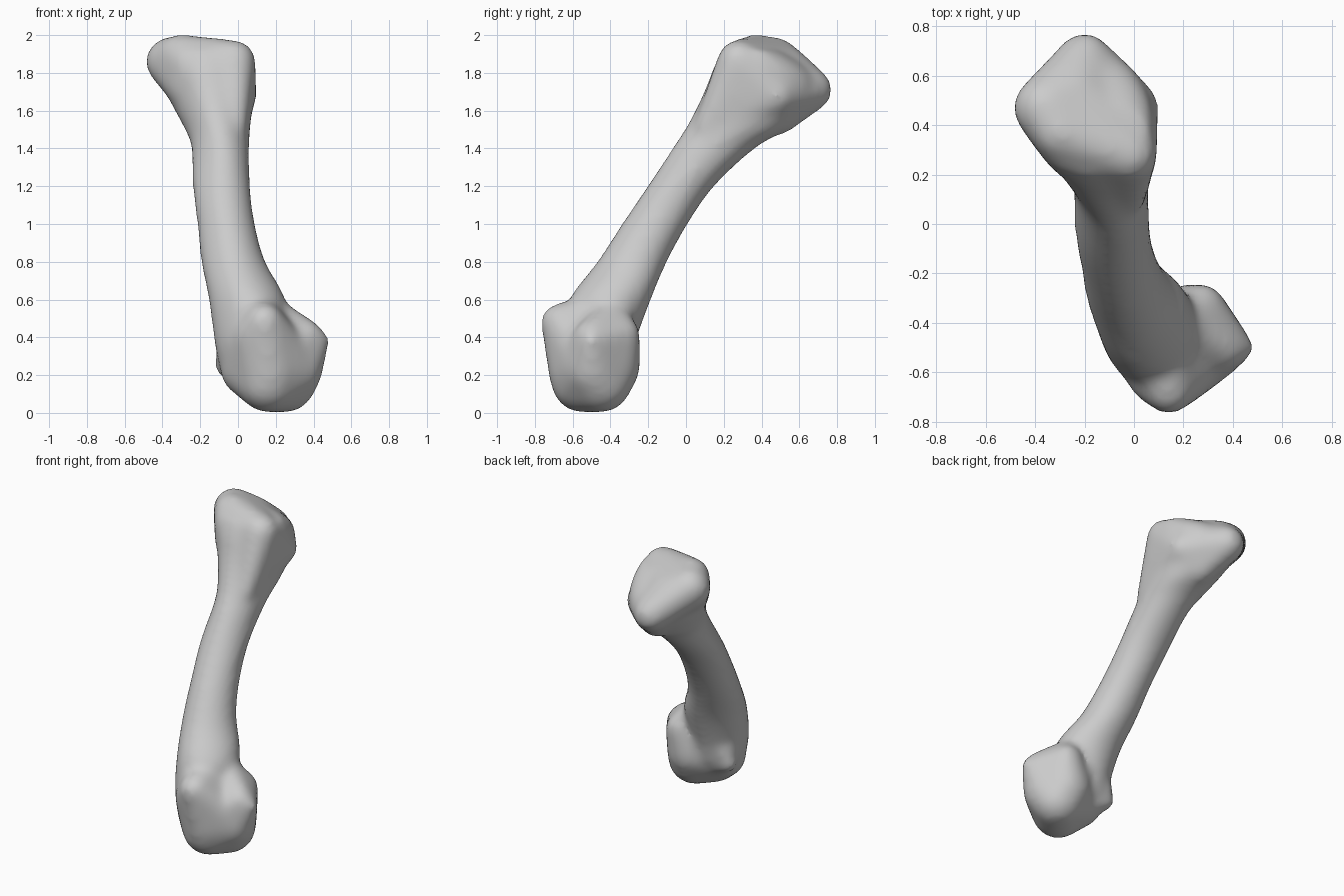
import bpy, bmesh, math
from mathutils import Vector, Matrix

cube = bpy.data.objects.get("Cube")
if cube:
    bpy.data.objects.remove(cube)

mat = bpy.data.materials.new("bone_grey")
mat.use_nodes = True
colour = (0.6, 0.6, 0.6, 1)
mat.diffuse_color = colour
mat.node_tree.nodes["Principled BSDF"].inputs["Base Color"].default_value = colour

bm = bmesh.new()


def rounded_hull(balls):
    """Convex mass wrapped around balls given as (x, y, z, radius)."""
    part = bmesh.new()
    for x, y, z, r in balls:
        bmesh.ops.create_icosphere(part, subdivisions=3, radius=r,
                                   matrix=Matrix.Translation((x, y, z)))
    hull = bmesh.ops.convex_hull(part, input=part.verts)
    junk = {v for v in hull["geom_interior"] + hull["geom_unused"]
            if isinstance(v, bmesh.types.BMVert)}
    bmesh.ops.delete(part, geom=list(junk), context="VERTS")
    # Keep only the outer skin
    skin = bmesh.ops.convex_hull(part, input=part.verts)["geom"]
    keep = {f for f in skin if isinstance(f, bmesh.types.BMFace)}
    bmesh.ops.delete(part, geom=[f for f in part.faces if f not in keep], context="FACES")
    bmesh.ops.recalc_face_normals(part, faces=part.faces)
    mesh = bpy.data.meshes.new("part")
    part.to_mesh(mesh)
    part.free()
    bm.from_mesh(mesh)
    bpy.data.meshes.remove(mesh)


def smooth_sections(keys, steps=4):
    """Catmull-Rom curve through the key sections."""
    keys = [Vector(k) for k in keys]
    padded = [keys[0]] + keys + [keys[-1]]
    result = []
    for a, b, c, d in zip(padded, padded[1:], padded[2:], padded[3:]):
        for i in range(steps):
            t = i / steps
            result.append((2 * b + (c - a) * t + (2 * a - 5 * b + 4 * c - d) * t ** 2
                           + (3 * b - a - 3 * c + d) * t ** 3) / 2)
    return result + [keys[-1]]


def loft(sections, sides=40, flatten=0.12):
    """Tube through level ovals (x_min, x_max, y_min, y_max, z), flattened at front right."""
    rings = []
    for x0, x1, y0, y1, z in sections:
        centre = Vector(((x0 + x1) / 2, (y0 + y1) / 2, z))
        ring = []
        for i in range(sides):
            a = math.tau * i / sides
            offset = Vector((math.cos(a) * (x1 - x0) / 2, math.sin(a) * (y1 - y0) / 2, 0))
            toward = max(0, -math.cos(a - math.pi / 4))
            ring.append(bm.verts.new(centre + offset * (1 - flatten * toward ** 4)))
        rings.append(ring)
    for low, high in zip(rings, rings[1:]):
        for i in range(sides):
            j = (i + 1) % sides
            bm.faces.new((low[i], low[j], high[j], high[i]))
    bm.faces.new(rings[0][::-1])
    bm.faces.new(rings[-1])


# Curved leaning shaft, flaring toward both ends and into the upper end
loft(smooth_sections([
    (-.105, .22, -.66, -.29, .25),
    (-.13, .245, -.68, -.265, .38),
    (-.16, .25, -.625, -.185, .6),
    (-.2, .145, -.475, -.1, .8),
    (-.22, .09, -.345, .01, 1.0),
    (-.245, .065, -.21, .15, 1.2),
    (-.25, .06, -.08, .365, 1.4),
    (-.285, .065, -.015, .53, 1.5),
    (-.35, .075, .05, .65, 1.62),
    (-.4, .08, .1, .7, 1.73),
    (-.43, .085, .14, .64, 1.83),
    (-.4, .07, .19, .5, 1.92),
]))

# Wedge-shaped upper end
rounded_hull([
    (-.36, .47, 1.86, .13), (-.3, .37, 1.89, .115), (-.02, .28, 1.86, .115),
    (-.2, .66, 1.71, .115), (-.24, .54, 1.83, .105), (.0, .48, 1.68, .1),
    (-.25, .31, 1.84, .12), (-.23, .32, 1.72, .14), (-.01, .24, 1.68, .09),
    (-.02, .11, 1.51, .07), (-.12, .49, 1.57, .1),
])

# Rounded lower knuckle, its front bump and its side point
knuckle = [
    (.16, -.55, .165, .165), (.25, -.45, .165, .165), (.23, -.4, .25, .16),
    (.3, -.49, .23, .15), (.05, -.48, .23, .145), (.17, -.57, .22, .16),
]
rounded_hull(knuckle + [(.14, -.67, .48, .1), (.09, -.61, .4, .12), (.1, -.45, .5, .14)])
rounded_hull(knuckle + [(.43, -.5, .38, .055), (.36, -.5, .4, .095),
                        (.27, -.34, .41, .1), (.2, -.4, .5, .1)])

# Small spur low on the inner side
rounded_hull([(-.07, -.36, .245, .055), (.02, -.41, .42, .13), (.1, -.45, .22, .13)])

mesh = bpy.data.meshes.new("bone")
bm.to_mesh(mesh)
bm.free()
mesh.materials.append(mat)
bone = bpy.data.objects.new("bone", mesh)
bpy.context.collection.objects.link(bone)

# Fuse the masses into one softly blended skin
remesh = bone.modifiers.new("fuse", "REMESH")
remesh.mode = "VOXEL"
remesh.voxel_size = 0.02
remesh.use_smooth_shade = True
soften = bone.modifiers.new("soften", "SMOOTH")
soften.factor = 0.5
soften.iterations = 22
